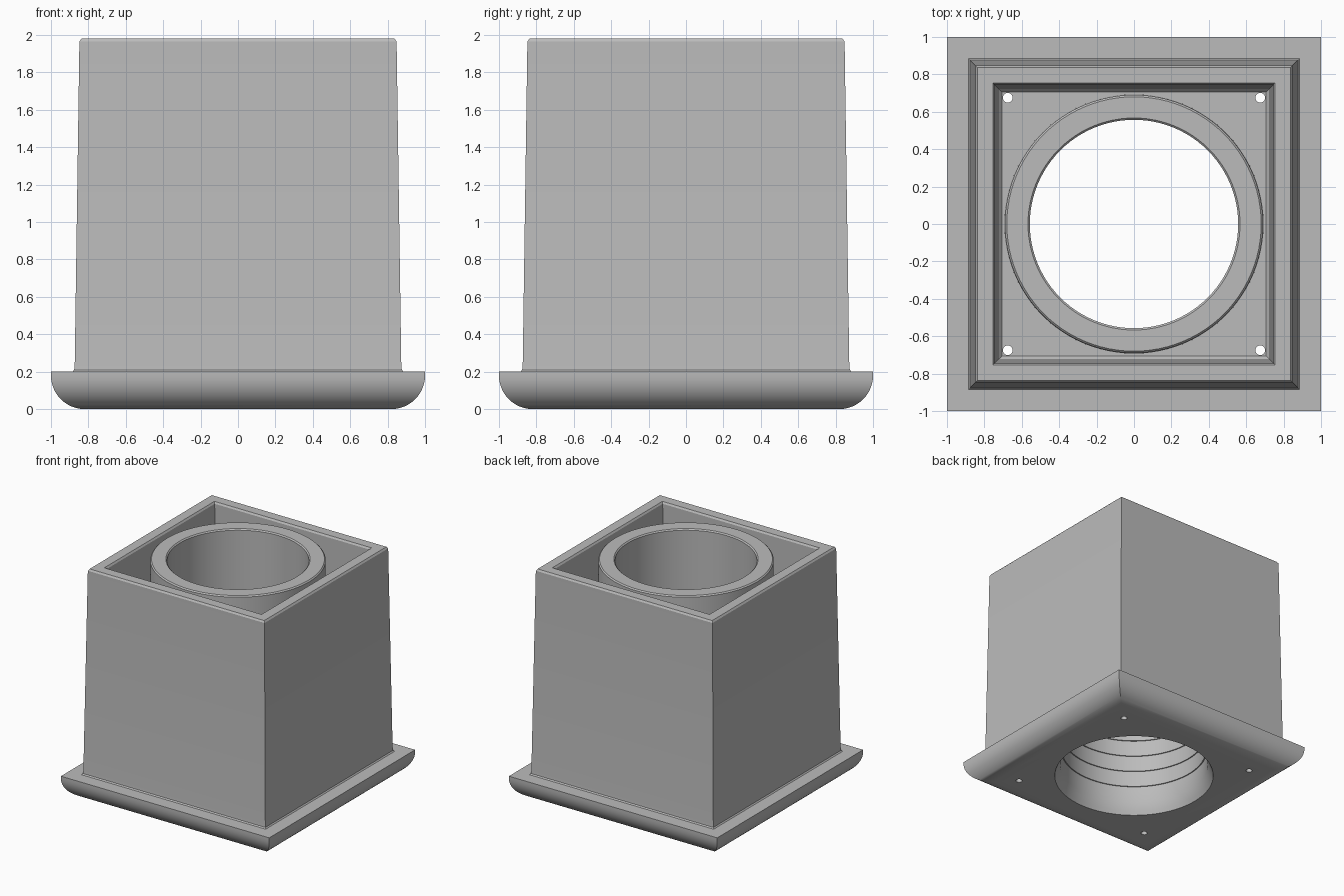
import bpy
import math

cube = bpy.data.objects.get("Cube")
if cube:
    bpy.data.objects.remove(cube, do_unlink=True)

grey = bpy.data.materials.new("plain_grey")
grey.use_nodes = True
colour = (0.5, 0.5, 0.5, 1)
grey.diffuse_color = colour
grey.node_tree.nodes["Principled BSDF"].inputs["Base Color"].default_value = colour


def loft(name, profile, sides, closed=False, centre=(0, 0)):
    """Sweep (radius, z) points around z; four sides gives a square of that half width."""
    turn = math.pi / 4 if sides == 4 else 0
    scale = math.sqrt(2) if sides == 4 else 1
    verts, faces = [], []
    for r, z in profile:
        for i in range(sides):
            a = turn + math.tau * i / sides
            verts.append((centre[0] + r * scale * math.cos(a),
                          centre[1] + r * scale * math.sin(a), z))
    n = len(profile)
    for k in range(n if closed else n - 1):
        lo, hi = k * sides, (k + 1) % n * sides
        for i in range(sides):
            j = (i + 1) % sides
            faces.append((lo + i, lo + j, hi + j, hi + i))
    if not closed:
        faces.append(tuple(reversed(range(sides))))
        faces.append(tuple(range((n - 1) * sides, n * sides)))
    mesh = bpy.data.meshes.new(name)
    mesh.from_pydata(verts, [], faces)
    mesh.materials.append(grey)
    obj = bpy.data.objects.new(name, mesh)
    bpy.context.collection.objects.link(obj)
    return obj


def activate(obj):
    bpy.ops.object.select_all(action="DESELECT")
    obj.select_set(True)
    bpy.context.view_layer.objects.active = obj


def cut(target, cutter):
    mod = target.modifiers.new("cut", "BOOLEAN")
    mod.operation = "DIFFERENCE"
    mod.solver = "EXACT"
    mod.object = cutter
    activate(target)
    bpy.ops.object.modifier_apply(modifier=mod.name)
    bpy.data.objects.remove(cutter, do_unlink=True)


# Square housing: rounded flange, fillet, tapered wall, softened top rim
R = 0.18
flange = [(1 - R + R * math.sin(a), R - R * math.cos(a))
          for a in (math.pi / 2 * i / 12 for i in range(13))]
wall = [(1, 0.2), (0.885, 0.2), (0.876, 0.21), (0.873, 0.24),
        (0.848, 1.965), (0.838, 1.98)]
housing = loft("housing", flange + wall, 4)

# Tapered square cavity, bore opening and corner screw holes
cut(housing, loft("cavity_cutter", [(0.705, 0.2), (0.722, 0.22), (0.745, 1.965),
                                    (0.755, 1.98), (0.755, 2.1)], 4))
cut(housing, loft("bore_cutter", [(0.655, -0.1), (0.655, 0.3)], 96))
for x in (-0.675, 0.675):
    for y in (-0.675, 0.675):
        cut(housing, loft("screw_cutter", [(0.026, -0.1), (0.026, 0.3)], 24, centre=(x, y)))

# Round tube with a flared mouth and stepped grooves inside
outer = [(0.655, 0), (0.655, 0.19), (0.693, 0.19), (0.69, 1.96), (0.68, 1.97)]
bore = [(0.567, 1.97), (0.557, 1.96)]
steps = 5
for i in range(steps):
    z = 0.1 + 0.14 * (steps - i)
    r = 0.557 + 0.009 * i
    bore += [(r, z), (r + 0.009, z)]
bore += [(0.61, 0.1), (0.64, 0.03)]
tube = loft("inner_tube", outer + bore, 96, closed=True)

for obj in (housing, tube):
    activate(obj)
    bpy.ops.object.shade_smooth_by_angle(angle=math.radians(30))
